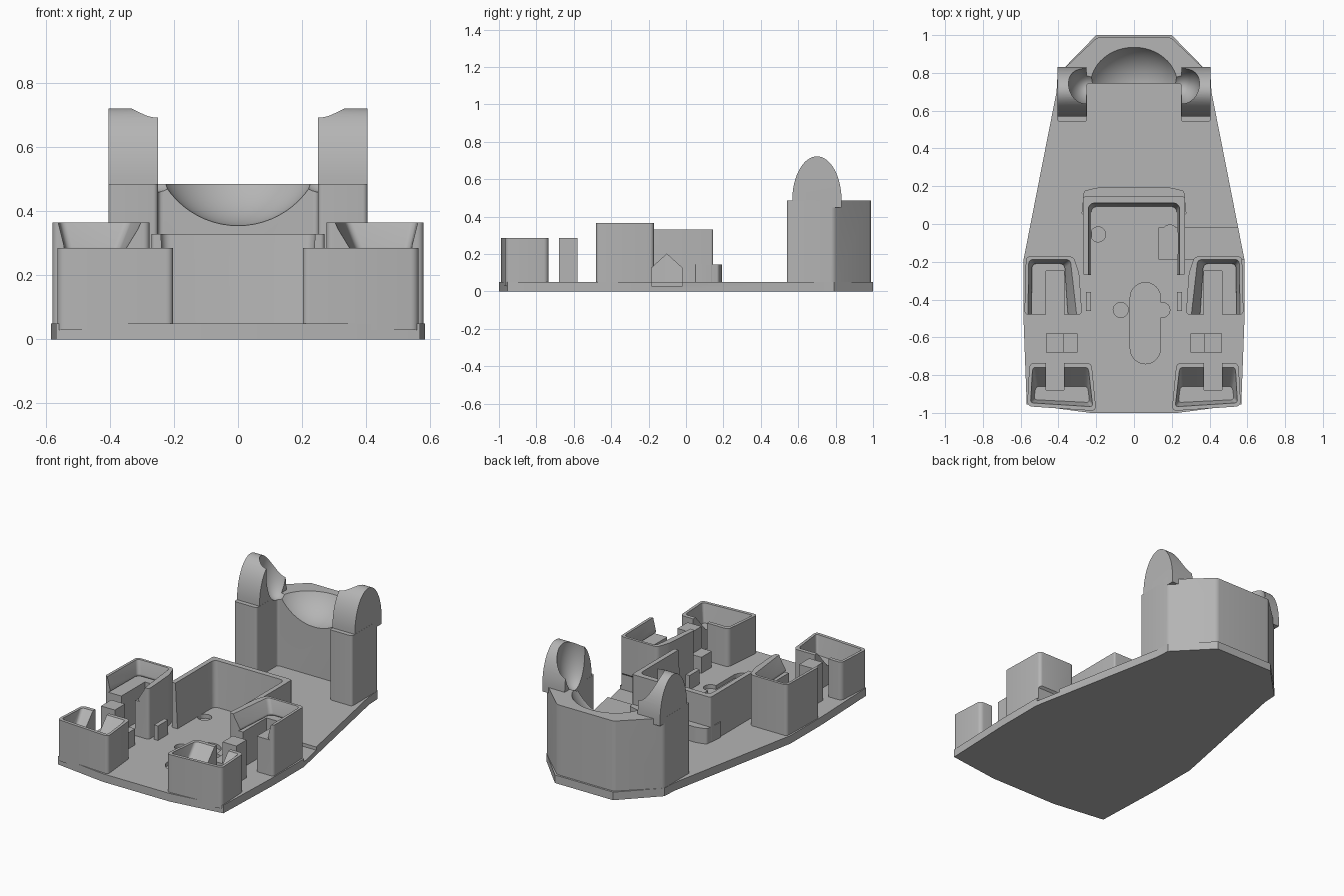
import bpy, bmesh, math
from mathutils import Vector

old = bpy.data.objects.get("Cube")
if old:
    bpy.data.objects.remove(old)

grey = bpy.data.materials.new("light_grey")
grey.use_nodes = True
COLOR = (0.46, 0.46, 0.46, 1)
grey.diffuse_color = COLOR
grey.node_tree.nodes["Principled BSDF"].inputs["Base Color"].default_value = COLOR


def finish(name, bm):
    bmesh.ops.recalc_face_normals(bm, faces=bm.faces[:])
    me = bpy.data.meshes.new(name)
    bm.to_mesh(me)
    bm.free()
    me.materials.append(grey)
    ob = bpy.data.objects.new(name, me)
    bpy.context.scene.collection.objects.link(ob)
    return ob


def loft(name, low, high, z0, z1, r=0.0, side=1, foot=0.0):
    """Solid between two outlines; r rounds upright edges, foot rounds the lower rim."""
    bm = bmesh.new()
    a = [bm.verts.new((x * side, y, z0)) for x, y in low]
    b = [bm.verts.new((x * side, y, z1)) for x, y in high]
    n = len(a)
    bottom = bm.faces.new(a)
    bm.faces.new(b)
    for i in range(n):
        bm.faces.new((a[i], a[(i + 1) % n], b[(i + 1) % n], b[i]))
    if r:
        edges = [e for e in bm.edges if abs(e.verts[0].co.z - e.verts[1].co.z) > 1e-4]
        bmesh.ops.bevel(bm, geom=edges, offset=r, segments=5, profile=0.5, affect='EDGES')
    if foot:
        rim = [e for e in bm.edges if all(abs(v.co.z - z0) < 1e-4 for v in e.verts)]
        bmesh.ops.bevel(bm, geom=rim, offset=foot, segments=4, profile=0.5, affect='EDGES')
    return finish(name, bm)


def prism(name, pts, z0, z1, r=0.0, side=1):
    return loft(name, pts, pts, z0, z1, r, side)


def rect(x0, x1, y0, y1):
    return [(x0, y0), (x1, y0), (x1, y1), (x0, y1)]


def side_prism(name, pts, x0, x1):
    """Outline in the y-z plane pushed along x."""
    bm = bmesh.new()
    f = bm.faces.new([bm.verts.new((x0, y, z)) for y, z in pts])
    ext = bmesh.ops.extrude_face_region(bm, geom=[f])["geom"]
    bmesh.ops.translate(bm, vec=(x1 - x0, 0, 0),
                        verts=[v for v in ext if isinstance(v, bmesh.types.BMVert)])
    return finish(name, bm)


def ellipsoid(name, center, radii):
    bm = bmesh.new()
    bmesh.ops.create_uvsphere(bm, u_segments=64, v_segments=32, radius=1)
    for v in bm.verts:
        v.co = Vector([c + r * p for c, r, p in zip(center, radii, v.co)])
    return finish(name, bm)


def combine(ob, tool, op='DIFFERENCE', keep=False):
    bpy.context.view_layer.objects.active = ob
    mod = ob.modifiers.new("combine", 'BOOLEAN')
    mod.operation, mod.solver, mod.object = op, 'EXACT', tool
    bpy.ops.object.modifier_apply(modifier=mod.name)
    if not keep:
        bpy.data.objects.remove(tool)


def circle(cx, cy, r, start=0, end=360, n=24):
    return [(cx + r * math.cos(math.radians(start + (end - start) * i / n)),
             cy + r * math.sin(math.radians(start + (end - start) * i / n)))
            for i in range(n + (end - start < 360))]


def mirrored(half):
    return half + [(-x, y) for x, y in reversed(half)]


# Base plate with shallow recesses
base = prism("base_plate", mirrored([(0.2, 1), (0.405, 0.79), (0.41, 0.7), (0.585, -0.19),
                                     (0.585, -0.5), (0.568, -0.955), (0.23, -1)]), 0, 0.05)
slot = circle(0.06, -0.39, 0.08, 0, 180) + circle(0.06, -0.66, 0.08, 180, 360)
for pts in (slot, circle(0.15, -0.455, 0.04), circle(-0.19, -0.055, 0.04),
            circle(0.19, -0.045, 0.04), circle(-0.07, -0.455, 0.04)):
    combine(base, prism("recess_cutter", pts, 0.025, 0.1))

# Central tray, open to the front, with a low step behind it
tray = prism("tray", rect(-0.27, 0.27, -0.27, 0.145), 0.03, 0.33, 0.012)
combine(tray, loft("tray_cutter", rect(-0.225, 0.225, -0.6, 0.09),
                   rect(-0.242, 0.242, -0.6, 0.112), 0.02, 0.35, 0.03))
step = prism("tray_step", [(-0.278, 0.05), (-0.265, 0.175), (-0.2, 0.192), (0.2, 0.192),
                           (0.265, 0.175), (0.278, 0.05)], 0.03, 0.145, 0.01)
combine(step, prism("step_cutter", rect(-0.25, 0.25, -0.3, 0.1), 0, 0.3))

parts = [base, tray, step]
for side, label in ((1, "left"), (-1, "right")):
    # Rear cup, open at the front
    cup = prism(label + "_rear_cup", [(0.58, -0.48), (0.572, -0.172), (0.32, -0.172),
                                      (0.29, -0.26), (0.275, -0.48)], 0.03, 0.365, 0.02, side)
    combine(cup, loft("hollow_cutter", [(0.54, -0.6), (0.535, -0.215), (0.375, -0.215), (0.35, -0.6)],
                      [(0.565, -0.6), (0.558, -0.187), (0.335, -0.187), (0.288, -0.6)],
                      0.27, 0.37, 0.02, side, 0.02))
    # Front cup with a sloping inner back
    front = prism(label + "_front_cup", [(0.553, -0.735), (0.225, -0.735), (0.2, -0.99),
                                         (0.566, -0.965)], 0.03, 0.285, 0.025, side)
    combine(front, loft("hollow_cutter", [(0.52, -0.86), (0.245, -0.86), (0.235, -0.945), (0.53, -0.93)],
                        [(0.537, -0.757), (0.242, -0.757), (0.218, -0.968), (0.548, -0.947)],
                        0.17, 0.287, 0.015, side))
    # Axle slot running through both cups
    for ob, y0, y1 in ((cup, -0.6, -0.25), (front, -0.88, -0.7)):
        combine(ob, prism("slot_cutter", rect(0.37, 0.465, y0, y1), 0.05, 0.5, 0, side))
    # Stepped post between the cups, and a small tab
    post = prism(label + "_post", rect(0.37, 0.465, -0.68, -0.58), 0.03, 0.285, 0, side)
    foot = prism(label + "_post_foot", rect(0.3, 0.38, -0.68, -0.58), 0.03, 0.15, 0, side)
    combine(post, foot, 'UNION')
    tab = prism(label + "_tab", rect(0.228, 0.255, -0.46, -0.36), 0.03, 0.14, 0, side)
    parts += [cup, front, post, tab]
    if side == 1:
        left_cup = cup

# Gabled cable passage through the left side
gable = side_prism("passage_cutter", [(-0.185, 0.03), (-0.02, 0.03), (-0.02, 0.125),
                                      (-0.1025, 0.2), (-0.185, 0.125)], 0.13, 0.8)
for ob in (base, tray, left_cup):
    combine(ob, gable, keep=True)
bpy.data.objects.remove(gable)

# Rear cradle with two rounded ears and a spherical bowl
cradle = prism("cradle", mirrored([(0.195, 0.988), (0.405, 0.79), (0.405, 0.54),
                                   (0.25, 0.54), (0.25, 0.745)]), 0.03, 0.485, 0.015)
arch = [(y, z) for y, z in
        [(0.7 + 0.132 * math.cos(math.pi * i / 32), 0.485 + 0.237 * math.sin(math.pi * i / 32))
         for i in range(33)]]
arch = [(0.832, 0.45)] + arch + [(0.568, 0.45)]
for side in (1, -1):
    combine(cradle, side_prism("ear", arch, 0.2505 * side, 0.4045 * side), 'UNION')
combine(cradle, ellipsoid("bowl_cutter", (0, 0.735, 0.625), (0.27, 0.235, 0.27)))
for side in (1, -1):
    combine(cradle, ellipsoid("lobe_cutter", (0.25 * side, 0.735, 0.66), (0.1, 0.1, 0.2)))
parts.append(cradle)

bpy.ops.object.select_all(action='DESELECT')
for ob in parts:
    ob.select_set(True)
bpy.context.view_layer.objects.active = base
bpy.ops.object.shade_smooth_by_angle(angle=math.radians(30))
